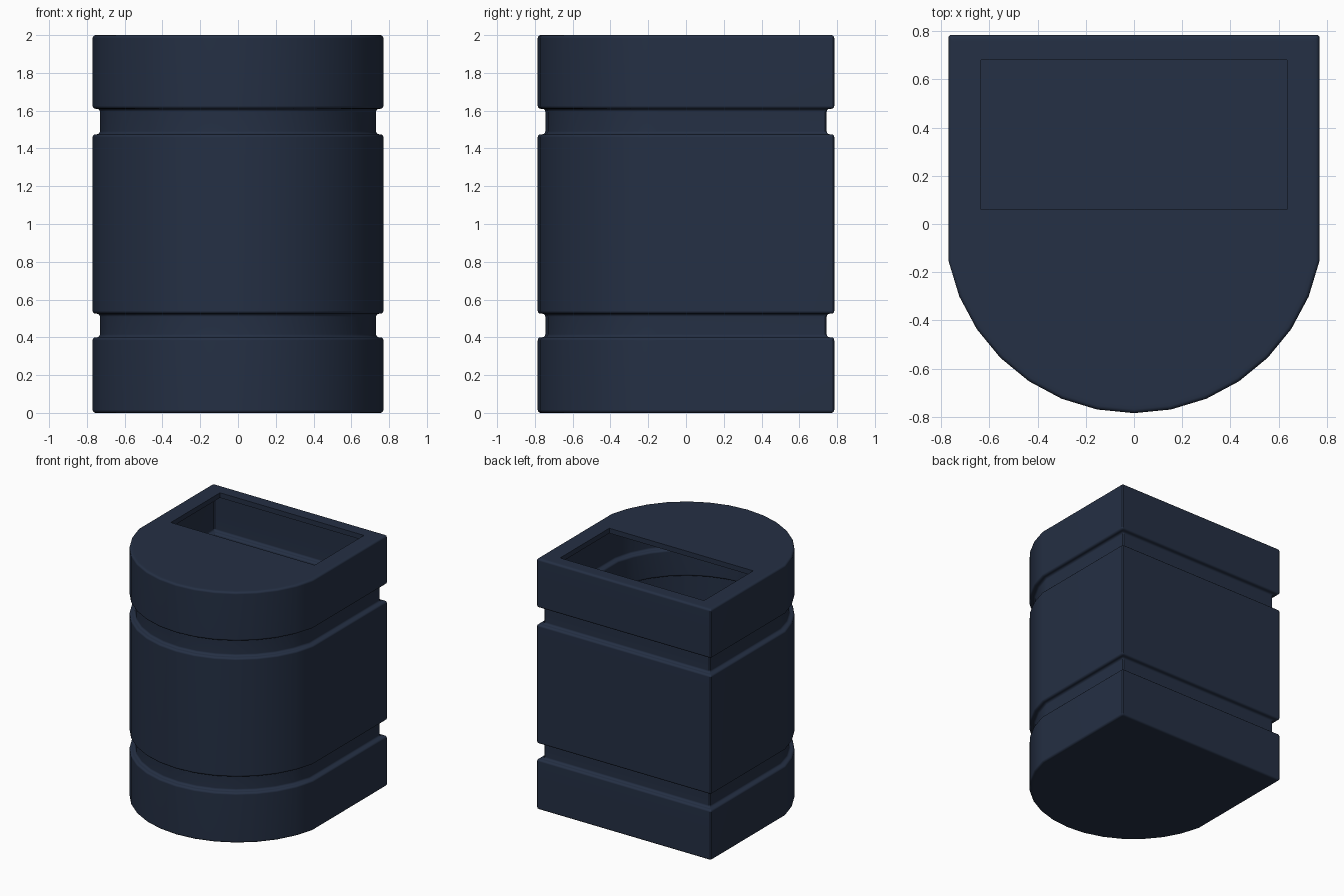
import bpy, bmesh
from math import sin, cos, radians
from mathutils import Vector

cube = bpy.data.objects.get("Cube")
if cube:
    bpy.data.objects.remove(cube, do_unlink=True)

RADIUS, WALL, GROOVE, HEIGHT = 0.785, 0.04, 0.04, 2.0
GROOVES = [(0.40, 0.525), (1.475, 1.61)]    # bottom and top of each groove

navy = bpy.data.materials.new("dark navy")
navy.use_nodes = True
navy.diffuse_color = (0.018, 0.029, 0.058, 1)
bsdf = navy.node_tree.nodes["Principled BSDF"]
bsdf.inputs["Base Color"].default_value = navy.diffuse_color
bsdf.inputs["Roughness"].default_value = 0.6


def plan(inset):
    """Outline with a round front and a square back, counter-clockwise."""
    r, soft = RADIUS - inset, 0.008
    angles = [radians(11.25 * i) for i in range(-7, 8)]
    arc = [(r * sin(a), -r * cos(a)) for a in angles]
    side = arc[-1][0]
    return arc + [(side, r - soft), (side - soft, r),
                  (soft - side, r), (-side, r - soft)]


def fillet(points, radius=0.016, steps=3):
    """Round the inner corners of an (inset, height) profile."""
    pts = [Vector(p) for p in points]
    out = [pts[0]]
    for before, corner, after in zip(pts, pts[1:], pts[2:]):
        u, v = (before - corner).normalized(), (after - corner).normalized()
        centre = corner + (u + v) * radius
        for i in range(steps + 1):
            a = radians(90 * i / steps)
            out.append(centre - v * radius * cos(a) - u * radius * sin(a))
    return out + [pts[-1]]


def wall_profile(inset, floor, top, grow, end):
    """Floor, grooved wall and top edge; grow widens the grooves."""
    pts = [(inset + end, floor), (inset, floor)]
    for low, high in GROOVES:
        low, high = low - grow, high + grow
        pts += [(inset, low), (inset + GROOVE, low),
                (inset + GROOVE, high), (inset, high)]
    return fillet(pts + [(inset, top), (inset + end, top)])


def ring(bm, points, z):
    return [bm.verts.new((x, y, z)) for x, y in points]


def bridge(bm, a, b):
    for i in range(len(a)):
        j = (i + 1) % len(a)
        bm.faces.new((a[i], a[j], b[j], b[i]))


def loft(bm, profile):
    rings = [ring(bm, plan(inset), z) for inset, z in profile]
    for a, b in zip(rings, rings[1:]):
        bridge(bm, a, b)
    bm.faces.new(rings[0])
    return rings[-1]


def fill_between(bm, outer, inner):
    edges = []
    for loop in (outer, inner):
        for i, v in enumerate(loop):
            w = loop[(i + 1) % len(loop)]
            edges.append(bm.edges.get((v, w)) or bm.edges.new((v, w)))
    bmesh.ops.triangle_fill(bm, edges=edges, use_beauty=True)


bm = bmesh.new()
# Outer skin and hollow interior
outer_rim = loft(bm, wall_profile(0, 0, HEIGHT, 0, 0.03))
inner_rim = loft(bm, wall_profile(WALL, WALL, HEIGHT - WALL, WALL, 0.03))

# Lid with a rectangular opening towards the back
slot = [(-0.635, 0.06), (0.635, 0.06), (0.635, 0.68), (-0.635, 0.68)]
slot_top = ring(bm, slot, HEIGHT)
slot_under = ring(bm, slot, HEIGHT - WALL)
bridge(bm, slot_under, slot_top)
fill_between(bm, outer_rim, slot_top)
fill_between(bm, inner_rim, slot_under)
bmesh.ops.recalc_face_normals(bm, faces=bm.faces)

mesh = bpy.data.meshes.new("bin_body")
bm.to_mesh(mesh)
bm.free()
mesh.materials.append(navy)
body = bpy.data.objects.new("bin_body", mesh)
bpy.context.collection.objects.link(body)

# Smooth curved walls, crisp corners
bpy.ops.object.select_all(action='DESELECT')
body.select_set(True)
bpy.context.view_layer.objects.active = body
bpy.ops.object.shade_smooth_by_angle(angle=radians(35))
weighted = body.modifiers.new("weighted_normals", 'WEIGHTED_NORMAL')
weighted.keep_sharp = True
